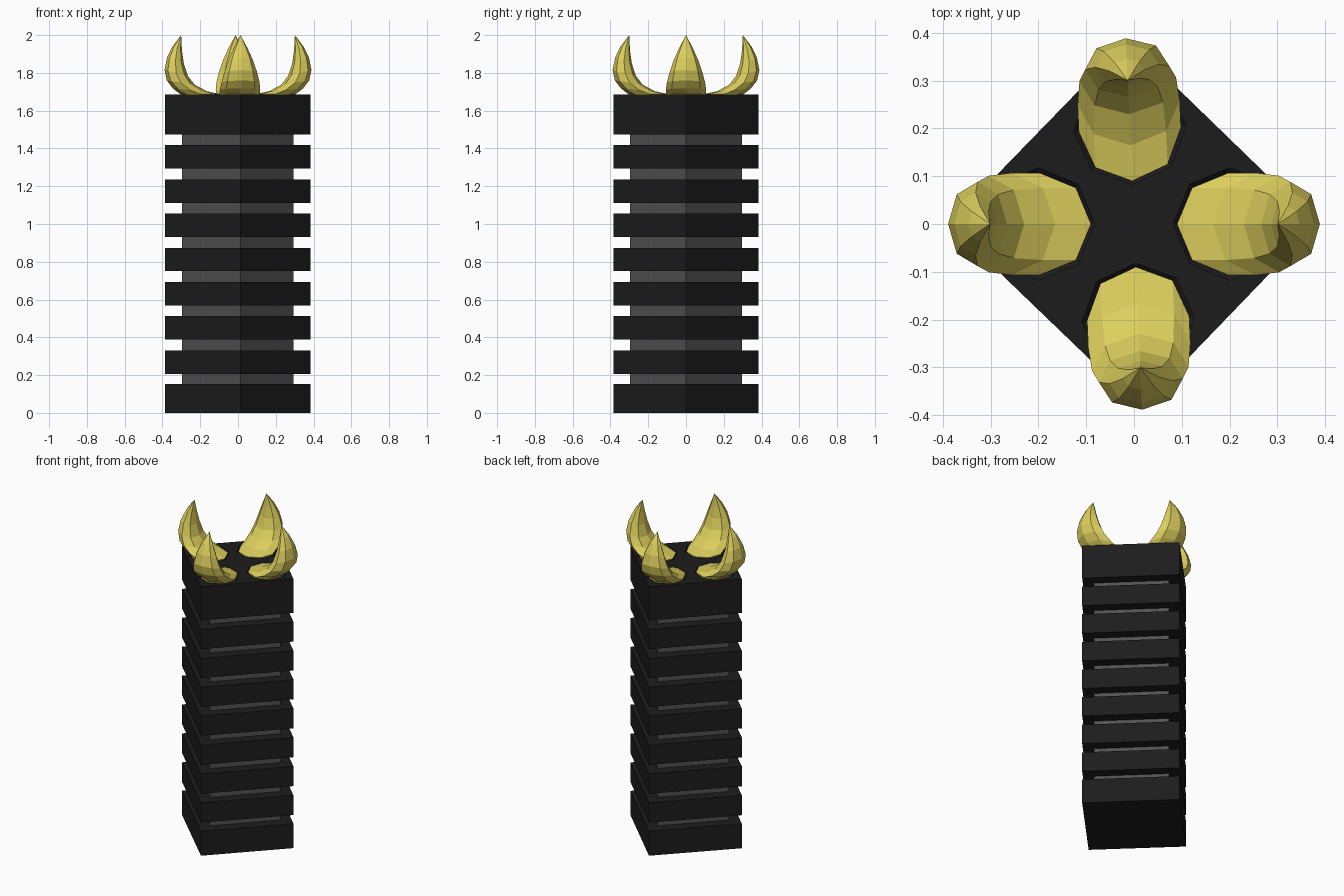
import bpy, bmesh, math
from mathutils import Matrix, Vector

if "Cube" in bpy.data.objects:
    bpy.data.objects.remove(bpy.data.objects["Cube"])

def material(name, rgb):
    m = bpy.data.materials.new(name)
    m.diffuse_color = (*rgb, 1)
    m.use_nodes = True
    m.node_tree.nodes["Principled BSDF"].inputs["Base Color"].default_value = m.diffuse_color
    return m

BLACK = material("black", (0.012, 0.012, 0.012))
GREY = material("grey", (0.085, 0.085, 0.085))
YELLOW = material("yellow", (0.72, 0.62, 0.11))

def loft(name, rings, mat, tip=None):
    """Skin matching rings of points, with end caps or a pointed tip."""
    bm = bmesh.new()
    loops = [[bm.verts.new(p) for p in ring] for ring in rings]
    n = len(loops[0])
    for a, b in zip(loops, loops[1:]):
        for i in range(n):
            j = (i + 1) % n
            bm.faces.new((a[i], a[j], b[j], b[i]))
    bm.faces.new(loops[0][::-1])
    if tip is None:
        bm.faces.new(loops[-1])
    else:
        t = bm.verts.new(tip)
        for i in range(n):
            bm.faces.new((loops[-1][i], loops[-1][(i + 1) % n], t))
    bmesh.ops.recalc_face_normals(bm, faces=bm.faces)
    me = bpy.data.meshes.new(name)
    bm.to_mesh(me)
    bm.free()
    me.materials.append(mat)
    ob = bpy.data.objects.new(name, me)
    bpy.context.collection.objects.link(ob)
    return ob

# Diamond footprint shared by the plates and the spacers
CORNERS = [(0.013, -0.385), (0.384, 0), (-0.013, 0.385), (-0.387, 0)]

def slab(name, z0, z1, mat, s=1.0):
    inner = lambda x, y: (x * s + 0.013 * (1 - s) * (y < 0), y * s)
    return loft(name, [[(*inner(x, y), z) for x, y in CORNERS] for z in (z0, z1)], mat)

# Stacked plates with a recessed spacer in every gap
plates = [(0, 0.153)] + [(0.207 + 0.181 * k, 0.331 + 0.181 * k) for k in range(7)] + [(1.473, 1.685)]
for i, (z0, z1) in enumerate(plates):
    top = slab(f"plate_{i}", z0, z1, BLACK)
for i, (a, b) in enumerate(zip(plates, plates[1:])):
    slab(f"spacer_{i}", a[1], b[0], GREY, 0.768)

# Horn sections: inner (r, z), outer (r, z), half width
SECTIONS = [
    (0.100, 1.665, 0.300, 1.665, 0.100),
    (0.090, 1.687, 0.305, 1.687, 0.107),
    (0.165, 1.703, 0.345, 1.718, 0.107),
    (0.230, 1.738, 0.377, 1.760, 0.101),
    (0.266, 1.785, 0.389, 1.815, 0.088),
    (0.287, 1.850, 0.376, 1.880, 0.066),
    (0.297, 1.920, 0.347, 1.940, 0.037),
]
SIDES = 8

def octagon(r, z, cx=0.2):
    return [(cx + r * math.cos(i * math.tau / SIDES), r * math.sin(i * math.tau / SIDES), z)
            for i in range(SIDES)]

for name, deg in (("right", 0), ("back", 92.5), ("left", 180), ("front", -87.5)):
    rot = Matrix.Rotation(math.radians(deg), 4, 'Z')
    rings = []
    for r0, z0, r1, z1, w in SECTIONS:
        ring = []
        for i in range(SIDES):
            a = i * math.tau / SIDES
            t = (1 + math.cos(a)) / 2
            ring.append(rot @ Vector((r0 + (r1 - r0) * t, w * math.sin(a), z0 + (z1 - z0) * t)))
        rings.append(ring)
    loft(f"horn_{name}", rings, YELLOW, rot @ Vector((0.301, 0, 2.0)))
    # Bevelled socket cut into the top plate around each horn
    cut = loft(f"socket_cutter_{name}",
               [[rot @ Vector(p) for p in octagon(r, z)] for r, z in ((0.10, 1.667), (0.122, 1.689))], BLACK)
    cut.hide_render = True
    cut.hide_set(True)
    mod = top.modifiers.new(f"socket_{name}", 'BOOLEAN')
    mod.operation = 'DIFFERENCE'
    mod.solver = 'EXACT'
    mod.object = cut
